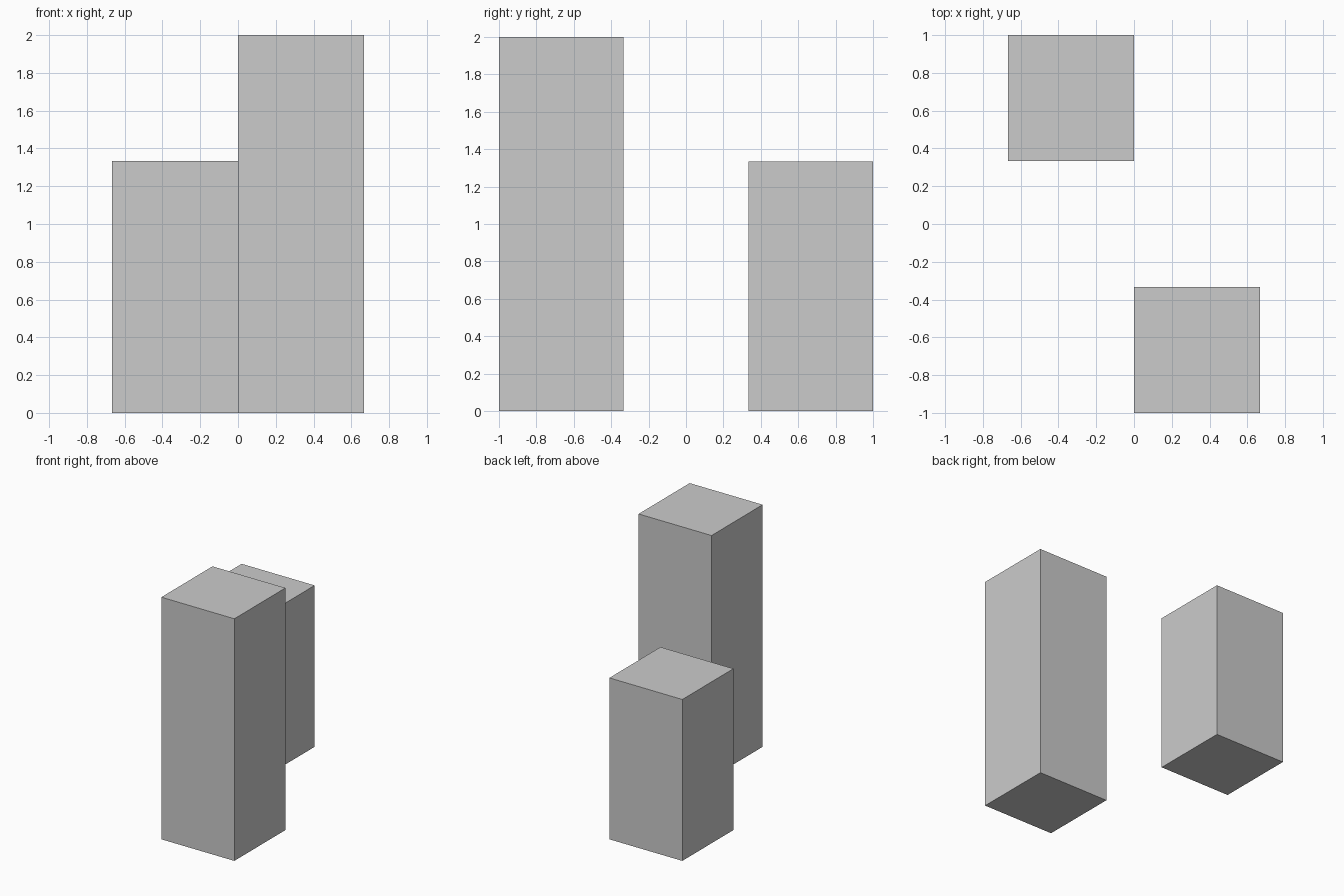
import bpy

if "Cube" in bpy.data.objects:
    bpy.data.objects.remove(bpy.data.objects["Cube"])

S = 2 / 3  # side of the square footprint


def block(name, x, y, height):
    # Square pillar standing on the ground, centred at x, y
    bpy.ops.mesh.primitive_cube_add(size=1, location=(x, y, height / 2))
    obj = bpy.context.object
    obj.name = name
    obj.scale = (S, S, height)
    bpy.ops.object.transform_apply(location=False, rotation=False, scale=True)
    return obj


# Tall pillar at the front right, short pillar at the back left
block("tall_pillar", S / 2, -S, 3 * S)
block("short_pillar", -S / 2, S, 2 * S)
